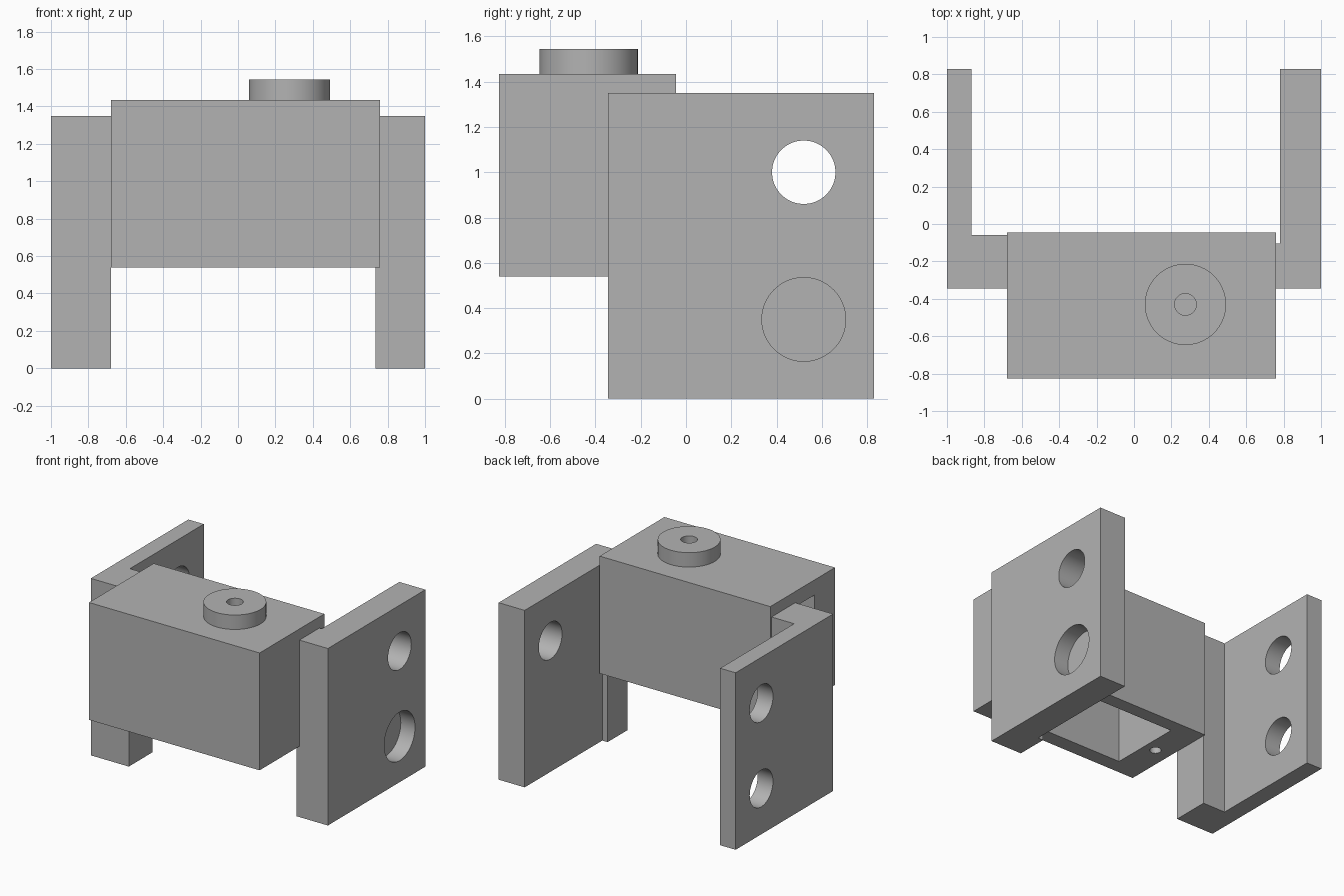
import bpy
import bmesh
import math
from mathutils import Matrix, Vector

cube = bpy.data.objects.get("Cube")
if cube:
    bpy.data.objects.remove(cube, do_unlink=True)

grey = bpy.data.materials.new("plain_grey")
grey.use_nodes = True
colour = (0.45, 0.45, 0.45, 1)
grey.diffuse_color = colour
grey.node_tree.nodes["Principled BSDF"].inputs["Base Color"].default_value = colour


def finish(name, bm):
    bmesh.ops.recalc_face_normals(bm, faces=bm.faces)
    mesh = bpy.data.meshes.new(name)
    bm.to_mesh(mesh)
    bm.free()
    mesh.materials.append(grey)
    obj = bpy.data.objects.new(name, mesh)
    bpy.context.collection.objects.link(obj)
    return obj


def prism(name, outline, z0, z1):
    bm = bmesh.new()
    face = bm.faces.new([bm.verts.new((x, y, z0)) for x, y in outline])
    top = bmesh.ops.extrude_face_region(bm, geom=[face])["geom"]
    verts = [v for v in top if isinstance(v, bmesh.types.BMVert)]
    bmesh.ops.translate(bm, verts=verts, vec=(0, 0, z1 - z0))
    return finish(name, bm)


def block(name, x0, x1, y0, y1, z0, z1):
    return prism(name, [(x0, y0), (x1, y0), (x1, y1), (x0, y1)], z0, z1)


def cylinder(name, start, end, radius):
    a, b = Vector(start), Vector(end)
    turn = (b - a).to_track_quat("Z", "Y").to_matrix().to_4x4()
    bm = bmesh.new()
    bmesh.ops.create_cone(bm, cap_ends=True, segments=64, radius1=radius,
                          radius2=radius, depth=(b - a).length,
                          matrix=Matrix.Translation((a + b) / 2) @ turn)
    return finish(name, bm)


def select(obj):
    bpy.ops.object.select_all(action="DESELECT")
    obj.select_set(True)
    bpy.context.view_layer.objects.active = obj


def cut(obj, *cutters):
    for cutter in cutters:
        cutter.hide_render = True
        select(obj)
        mod = obj.modifiers.new("cut", "BOOLEAN")
        mod.operation = "DIFFERENCE"
        mod.solver = "EXACT"
        mod.object = cutter
        bpy.ops.object.modifier_apply(modifier=mod.name)
        bpy.data.objects.remove(cutter, do_unlink=True)


front, back, height = -0.345, 0.83, 1.35
hole_y, low_z, high_z = 0.52, 0.35, 1.0
axis_y = -0.43

# Right bracket: thin plate with a thick front foot and two through holes
right_plate = prism("right_bracket", [(-1, front), (-0.68, front), (-0.68, -0.06),
                                      (-0.87, -0.06), (-0.87, back), (-1, back)], 0, height)
cut(right_plate, *[cylinder("cutter", (-1.2, hole_y, z), (-0.7, hole_y, z), 0.14)
                   for z in (low_z, high_z)])

# Left bracket: thicker plate, a through hole and a wider blind socket
left_plate = prism("left_bracket", [(0.735, front), (1, front), (1, back),
                                    (0.78, back), (0.78, -0.105), (0.735, -0.105)], 0, height)
cut(left_plate,
    cylinder("cutter", (0.6, hole_y, high_z), (1.2, hole_y, high_z), 0.14),
    cylinder("cutter", (0.88, hole_y, low_z), (1.2, hole_y, low_z), 0.185))

# Hollow housing, open below, with a side window and screw holes
housing = block("housing", -0.68, 0.76, -0.825, -0.045, 0.54, 1.435)
cut(housing,
    block("cutter", -0.46, 0.54, -0.71, -0.15, 0.4, 1.32),
    block("cutter", -0.8, -0.4, -0.58, -0.28, 1.02, 1.32),
    *[cylinder("cutter", (x, axis_y, 0.4), (x, axis_y, 0.84), 0.04)
      for x in (-0.555, 0.635)])

# Round hub on the housing with a centre bore
hub = cylinder("hub", (0.275, axis_y, 1.435), (0.275, axis_y, 1.545), 0.217)
cut(hub, cylinder("cutter", (0.275, axis_y, 1.44), (0.275, axis_y, 1.7), 0.058))

for part in (right_plate, left_plate, housing, hub):
    select(part)
    bpy.ops.object.shade_smooth_by_angle(angle=math.radians(30))
